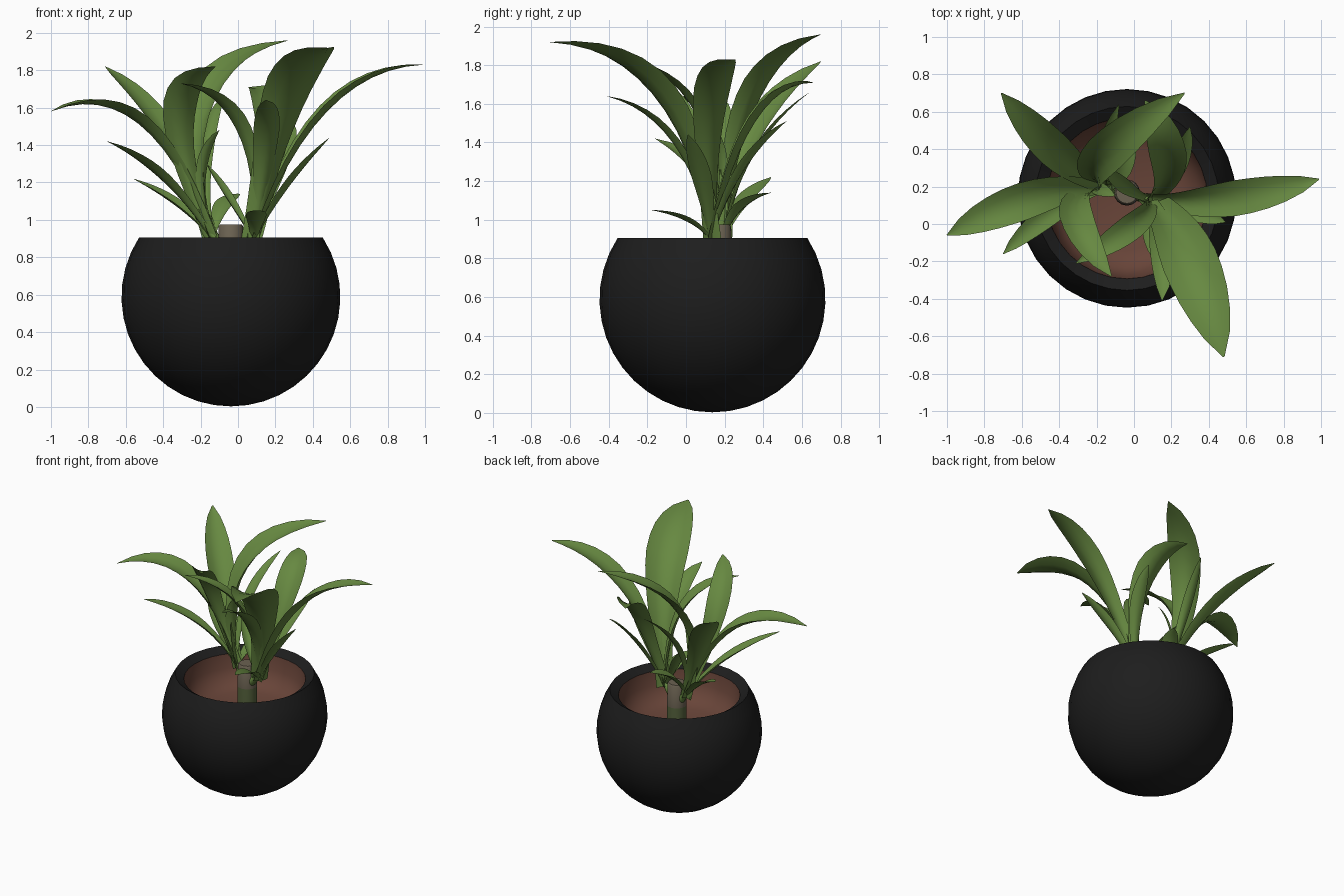
import bpy, bmesh, math
from mathutils import Vector

if "Cube" in bpy.data.objects:
    bpy.data.objects.remove(bpy.data.objects["Cube"])

def material(name, rgb):
    m = bpy.data.materials.new(name)
    m.diffuse_color = (*rgb, 1)
    m.use_nodes = True
    m.node_tree.nodes["Principled BSDF"].inputs["Base Color"].default_value = m.diffuse_color
    return m

LEAF = material("leaf green", (0.135, 0.25, 0.053))
BLACK = material("pot black", (0.0125, 0.0125, 0.0125))
BROWN = material("soil brown", (0.138, 0.058, 0.04))
BARK = material("bark tan", (0.145, 0.12, 0.082))
STEM = material("stem green", (0.09, 0.12, 0.045))

def finish(bm, name, mats, angle=40):
    me = bpy.data.meshes.new(name)
    bm.to_mesh(me)
    bm.free()
    ob = bpy.data.objects.new(name, me)
    bpy.context.collection.objects.link(ob)
    for m in mats:
        me.materials.append(m)
    bpy.ops.object.select_all(action='DESELECT')
    ob.select_set(True)
    bpy.context.view_layer.objects.active = ob
    bpy.ops.object.shade_smooth_by_angle(angle=math.radians(angle))
    return ob

def lathe(name, profile, centre, mats, segs=32):
    """Spin an (r, z) profile about a vertical axis."""
    bm = bmesh.new()
    vs = [bm.verts.new((centre[0] + r, centre[1], z)) for r, z in profile]
    es = [bm.edges.new(p) for p in zip(vs, vs[1:])]
    bmesh.ops.spin(bm, geom=vs + es, cent=(*centre, 0), axis=(0, 0, 1),
                   angle=math.tau, steps=segs, use_duplicate=False)
    bmesh.ops.remove_doubles(bm, verts=bm.verts, dist=1e-4)
    bmesh.ops.recalc_face_normals(bm, faces=bm.faces)
    return finish(bm, name, mats)

# Round pot: truncated sphere with an inward sloping rim
C, R, ZC = (-0.038, 0.137), 0.585, 0.588
top = math.asin((0.905 - ZC) / R)
angles = [-math.pi / 2 + i * (top + math.pi / 2) / 14 for i in range(15)]
outer = [(max(R * math.cos(a), 0), ZC + R * math.sin(a)) for a in angles]
lathe("pot", outer + [(0.43, 0.865)], C, [BLACK])

# Hollow brown soil bowl
soil = lathe("soil", [(0.43, 0.865), (0.415, 0.76), (0.37, 0.67), (0.28, 0.63), (0, 0.62)], C, [BROWN])
soil.data.flip_normals()

# Cut trunk: green below, bark above
trunk = lathe("trunk", [(0, 0.61), (0.07, 0.61), (0.07, 0.8), (0.066, 0.965), (0.058, 0.975), (0, 0.975)],
              (-0.038, 0.168), [BARK, STEM], 16)
for p in trunk.data.polygons:
    p.material_index = int(p.center.z < 0.8)

# Leaf: lanceolate, channelled strip along a quadratic curve
WIDTHS = [0.4, 0.43, 0.5, 0.6, 0.72, 0.84, 0.94, 1.0, 0.98, 0.9, 0.74, 0.48, 0.03]

def leaf(name, base, tip, ctrl, width):
    a, b, c = Vector(base), Vector(ctrl), Vector(tip)
    out = c - a
    side = Vector((out.y, -out.x, 0)).normalized()
    bm = bmesh.new()
    rows = []
    n = len(WIDTHS) - 1
    for i, k in enumerate(WIDTHS):
        t = i / n
        p = a * (1 - t) ** 2 + b * 2 * t * (1 - t) + c * t * t
        tan = ((b - a) * (1 - t) + (c - b) * t).normalized()
        s = (side - tan * side.dot(tan)).normalized()
        up = s.cross(tan)
        w = width * k / 2
        fold = 0.55 * (1 - t) + 0.2
        rows.append([bm.verts.new(p + s * w * u + up * w * fold * (u * u - 0.3))
                     for u in (-1, -0.5, 0, 0.5, 1)])
    for r, q in zip(rows, rows[1:]):
        for j in range(4):
            bm.faces.new((r[j], r[j + 1], q[j + 1], q[j]))
    finish(bm, name, [LEAF], 80)

# Each entry: tip, control point, width
left = [
    ((-1.0, -0.06, 1.58), (-0.48, 0.22, 1.81), 0.2),
    ((-0.71, 0.70, 1.82), (-0.36, 0.28, 1.55), 0.19),
    ((0.27, 0.70, 1.96), (-0.43, 0.25, 1.83), 0.22),
    ((-0.12, -0.28, 1.82), (-0.5, 0.18, 1.72), 0.18),
    ((-0.70, -0.16, 1.42), (-0.39, 0.15, 1.29), 0.12),
    ((-0.56, 0.44, 1.22), (-0.3, 0.27, 1.1), 0.11),
    ((-0.08, 0.64, 1.66), (-0.23, 0.28, 1.4), 0.08),
    ((-0.10, 0.15, 1.48), (-0.26, 0.2, 1.3), 0.08),
    ((0.0, 0.44, 1.14), (-0.09, 0.25, 1.1), 0.12),
]
right = [
    ((0.99, 0.24, 1.83), (0.4, 0.07, 1.82), 0.19),
    ((0.48, -0.71, 1.92), (0.27, 0.0, 1.91), 0.3),
    ((-0.31, -0.21, 1.73), (0.14, 0.05, 1.66), 0.14),
    ((0.15, -0.41, 1.64), (0.18, 0.02, 1.54), 0.14),
    ((0.06, 0.66, 1.71), (0.3, 0.3, 1.73), 0.2),
    ((0.30, 0.52, 1.51), (0.25, 0.25, 1.31), 0.1),
    ((0.49, 0.01, 1.44), (0.24, 0.1, 1.19), 0.11),
    ((0.10, -0.18, 1.05), (0.1, 0.05, 1.02), 0.11),
    ((-0.16, 0.30, 1.29), (-0.05, 0.18, 1.12), 0.08),
]
crowns = {"left": ((-0.14, 0.195, 0.9), left), "right": ((0.085, 0.13, 0.89), right)}
for side_name, (base, leaves) in crowns.items():
    for i, (tip, ctrl, w) in enumerate(leaves):
        leaf(f"{side_name}_leaf_{i + 1}", base, tip, ctrl, w)
    # Short sprout joining the crown to the trunk
    start, end = Vector((-0.038, 0.168, 0.8)), Vector(base) + Vector((0, 0, 0.03))
    d = end - start
    bm = bmesh.new()
    bmesh.ops.create_cone(bm, cap_ends=True, segments=10, radius1=0.035, radius2=0.022, depth=d.length)
    bmesh.ops.rotate(bm, verts=bm.verts, matrix=d.to_track_quat('Z', 'Y').to_matrix())
    bmesh.ops.translate(bm, verts=bm.verts, vec=(start + end) / 2)
    finish(bm, f"{side_name}_sprout", [LEAF])
